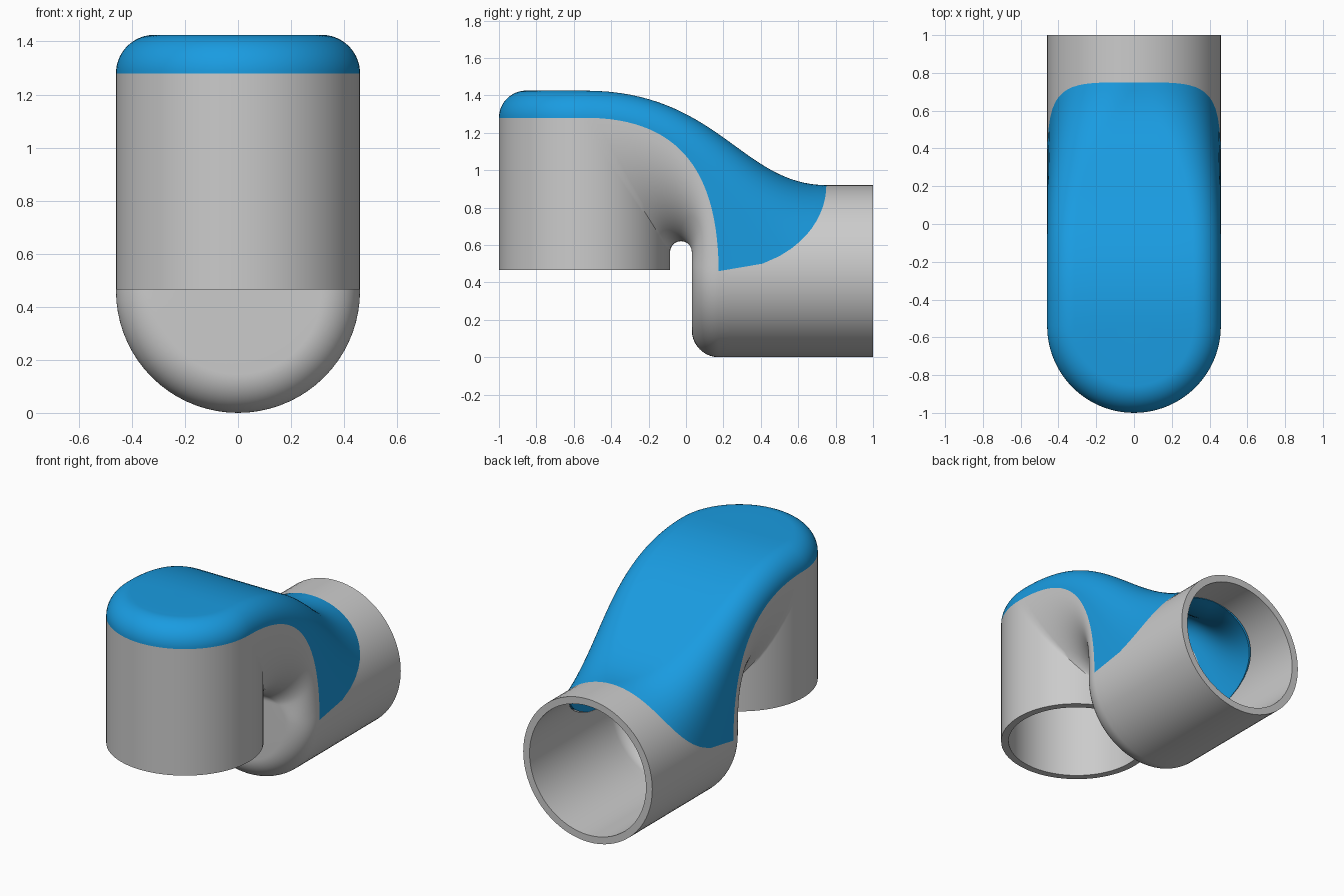
import bpy, bmesh
from math import sin, cos, pi, sqrt
from mathutils import Vector

if "Cube" in bpy.data.objects:
    bpy.data.objects.remove(bpy.data.objects["Cube"])

R, F = 0.46, 0.145          # pipe radius, edge rounding
YC, ZC = -0.54, 0.46        # axis of upright pipe (y) and of level pipe (z)
Z0, TOP = 0.465, 1.425      # open lower rim and crown height
YB = 0.175                  # where the level pipe's rounded end starts
WALL = 0.045
NA, NT = 18, 32             # samples around a quarter, along the bend
ANG = [i / NA * pi / 2 for i in range(NA + 1)]
FLAT = [0, 0.33, 0.67]      # samples on the flat middle of a section


def bezier(p, t):
    c = ((1 - t) ** 3, 3 * t * (1 - t) ** 2, 3 * t * t * (1 - t), t ** 3)
    return [sum(k * q[i] for k, q in zip(c, p)) for i in (0, 1)]


CROWN = [(YC, TOP), (0.17, TOP), (0.30, 0.92), (0.75, 0.92)]
SIDE = [(YC, TOP - F), (0.0, TOP - F), (0.17, 0.95), (YB, ZC)]


def section(centre, side, f, bulge=0.0):
    """Half section from the centre line (x=0) to the side line (x=R)."""
    pts = [Vector(((R - f) * u, *centre)) for u in FLAT]
    for a in ANG:
        c = cos(a)
        cy = c * (1 - bulge) + bulge * sqrt(max(0, 1 - (1 - c) ** 2))
        pts.append(Vector((R - f + f * sin(a),
                           side[0] + (centre[0] - side[0]) * cy,
                           side[1] + (centre[1] - side[1]) * c)))
    return pts


def grid(bm, rows):
    vs = [[bm.verts.new(p) for p in r] for r in rows]
    for a, b in zip(vs, vs[1:]):
        for i in range(len(a) - 1):
            bm.faces.new((a[i], a[i + 1], b[i + 1], b[i]))


def finish(bm, name, color=None):
    """Clean the half skin, mirror it and give it wall thickness."""
    bmesh.ops.remove_doubles(bm, verts=bm.verts, dist=1e-4)
    bmesh.ops.recalc_face_normals(bm, faces=bm.faces)
    ref = Vector((0, 0, 0.8))
    far = max(bm.faces, key=lambda f: (f.calc_center_median() - ref).length)
    if far.normal.dot(far.calc_center_median() - ref) < 0:
        bmesh.ops.reverse_faces(bm, faces=bm.faces)
    me = bpy.data.meshes.new(name)
    bm.to_mesh(me)
    bm.free()
    ob = bpy.data.objects.new(name, me)
    bpy.context.collection.objects.link(ob)
    ob.modifiers.new("mirror", 'MIRROR')
    s = ob.modifiers.new("wall", 'SOLIDIFY')
    s.thickness, s.offset = WALL, -1
    bpy.ops.object.select_all(action='DESELECT')
    bpy.context.view_layer.objects.active = ob
    ob.select_set(True)
    bpy.ops.object.convert(target='MESH')
    bpy.ops.object.shade_smooth_by_angle(angle=0.7)
    if color:
        m = bpy.data.materials.new(name)
        m.diffuse_color = color
        m.use_nodes = True
        m.node_tree.nodes["Principled BSDF"].inputs["Base Color"].default_value = m.diffuse_color
        ob.data.materials.append(m)


# Blue hood: rounded front cap, then the sweep down onto the level pipe
hood = bmesh.new()
sweep = []
for i in range(NT + 1):
    t = i / NT
    sweep.append(section(bezier(CROWN, t), bezier(SIDE, t),
                         F + (R - F) * t ** 3, t ** 2))
grid(hood, [[Vector((p.x * cos(a), YC - p.x * sin(a), p.z)) for p in sweep[0]]
            for a in ANG])
grid(hood, sweep)
edge = sweep[-1]

# Grey body
body = bmesh.new()
# upright pipe, front quarter
NZ = 16
levels = [Z0 + (TOP - F - Z0) * i / NZ for i in range(NZ + 1)]
grid(body, [[Vector((R * cos(a), YC - R * sin(a), z)) for a in ANG]
            for z in levels])
# upright pipe back quarter, then the bend over the notch
SR, SY, SZ = 0.058, -0.027, 0.562
rows = [section((SY - SR, Z0 + (SZ - Z0) * i / NZ), (YC, z), R)
        for i, z in enumerate(levels)]
for i in range(1, NT + 1):
    t = i / NT
    if t < 0.75:
        a = pi * (1 - t / 0.75)
        inner = (SY + SR * cos(a), SZ + SR * sin(a))
    else:
        inner = (SY + SR, SZ + (ZC - SZ) * (t - 0.75) / 0.25)
    s = t * t * (3 - 2 * t)
    rows.append(section(inner, bezier(SIDE, t), R + (F - R) * s))
grid(body, rows)
# level pipe: lower half with rounded end, then upper half behind the hood
NY = 14
profile = [(p.x, p.y) for p in rows[-1]]
profile += [(R, YB + (1 - YB) * i / NY) for i in range(1, NY + 1)]
grid(body, [[Vector((r * cos(a), y, ZC - r * sin(a))) for r, y in profile]
            for a in ANG])
grid(body, [[Vector((p.x, p.y + (1 - p.y) * i / NY, p.z)) for p in edge]
            for i in range(NY + 1)])

finish(hood, "hood", (0.01, 0.33, 0.75, 1))
finish(body, "pipe_body")
